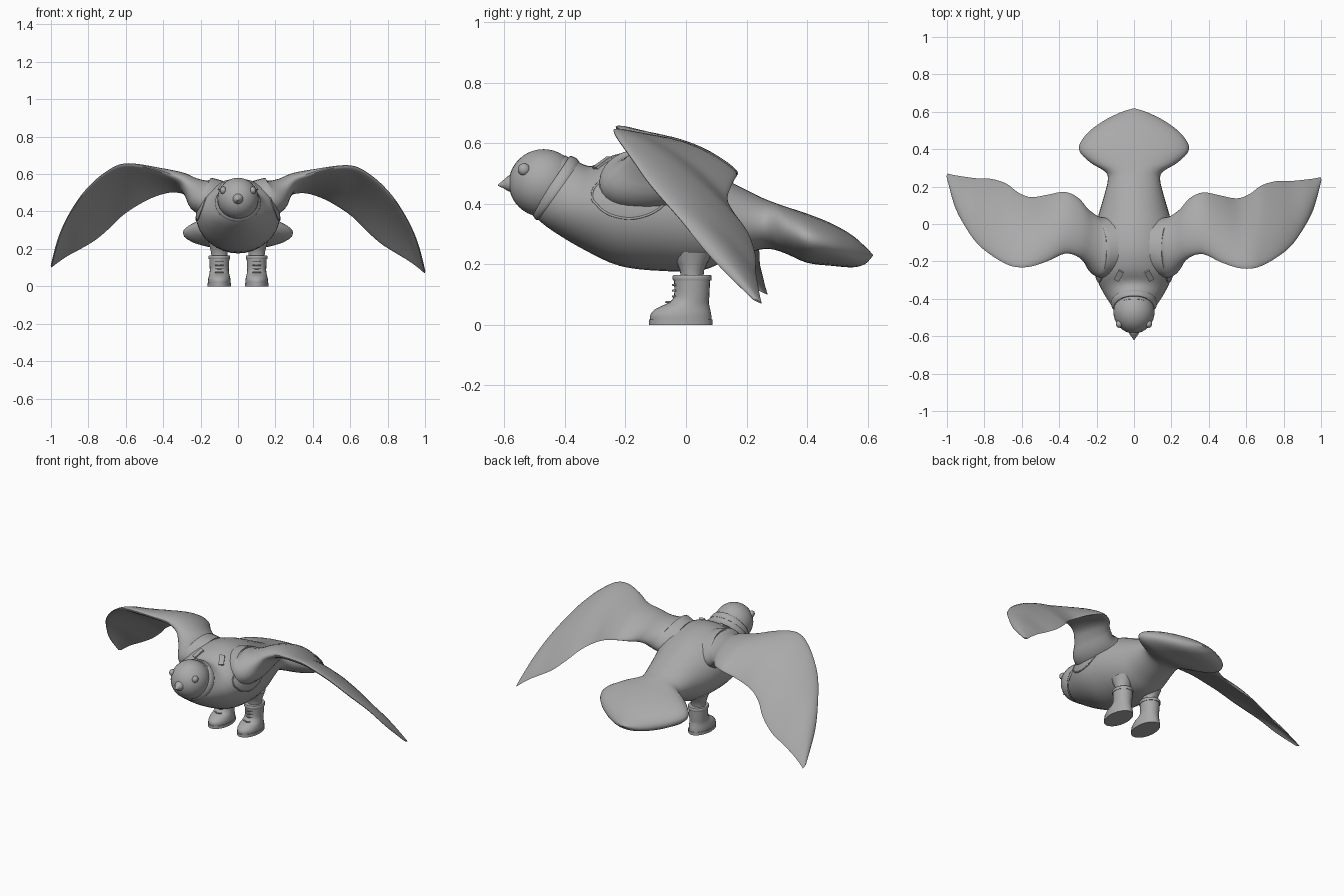
import bpy
import bmesh
from math import cos, sin, pi
from mathutils import Vector
from mathutils.bvhtree import BVHTree

if "Cube" in bpy.data.objects:
    bpy.data.objects.remove(bpy.data.objects["Cube"], do_unlink=True)

grey = bpy.data.materials.new("plain_grey")
grey.use_nodes = True
grey.diffuse_color = (0.4, 0.4, 0.4, 1)
grey.node_tree.nodes["Principled BSDF"].inputs["Base Color"].default_value = (0.4, 0.4, 0.4, 1)


def finish(obj, name, angle=0.7):
    obj.name = name
    obj.data.materials.append(grey)
    if obj.type == "MESH":
        bpy.ops.object.select_all(action="DESELECT")
        obj.select_set(True)
        bpy.context.view_layer.objects.active = obj
        bpy.ops.object.shade_smooth_by_angle(angle=angle)
    return obj


def smooth_rows(rows, steps):
    """Catmull-Rom interpolation of a short table of stations."""
    out = []
    for i in range(len(rows) - 1):
        quad = [rows[max(0, min(len(rows) - 1, i + k))] for k in (-1, 0, 1, 2)]
        for s in range(steps):
            t = s / steps
            out.append([b + 0.5 * t * (c - a + t * (2*a - 5*b + 4*c - d + t * (3*(b - c) + d - a)))
                        for a, b, c, d in zip(*quad)])
    return out + [list(rows[-1])]


def loft(name, rings):
    """Skin a list of equally long point rings and cap both ends."""
    bm = bmesh.new()
    loops = [[bm.verts.new(p) for p in ring] for ring in rings]
    n = len(loops[0])
    for a, b in zip(loops, loops[1:]):
        for i in range(n):
            bm.faces.new((a[i], a[(i + 1) % n], b[(i + 1) % n], b[i]))
    bm.faces.new(loops[0])
    bm.faces.new(loops[-1])
    bmesh.ops.recalc_face_normals(bm, faces=bm.faces)
    mesh = bpy.data.meshes.new(name)
    bm.to_mesh(mesh)
    bm.free()
    obj = bpy.data.objects.new(name, mesh)
    bpy.context.collection.objects.link(obj)
    return finish(obj, name)


def oval(centre, u, v, n=32, nose=0.0, bow=Vector()):
    """Ring of points; nose fattens the +u end, bow arches the section."""
    ring = []
    for i in range(n):
        c, s = cos(2 * pi * i / n), sin(2 * pi * i / n)
        ring.append(centre + u * c + v * s * (1 + nose * c) + bow * s * s)
    return ring


def tilted_loft(name, rows, steps):
    """Rows hold top y, top z, bottom y, bottom z and half width."""
    rings = []
    for ty, tz, by, bz, w in smooth_rows(rows, steps):
        top, low = Vector((0, ty, tz)), Vector((0, by, bz))
        rings.append(oval((top + low) / 2, (top - low) / 2, Vector((w, 0, 0))))
    return loft(name, rings)


def upright_loft(name, x, rows, steps):
    """Rows hold height, front y, back y and half width."""
    return loft(name, [oval(Vector((x, (f + b) / 2, z)), Vector((0, (b - f) / 2, 0)), Vector((w, 0, 0)), 24)
                       for z, f, b, w in smooth_rows(rows, steps)])


def tube(name, points, radius, cyclic=False):
    curve = bpy.data.curves.new(name, "CURVE")
    curve.dimensions = "3D"
    curve.bevel_depth = radius
    curve.bevel_resolution = 1
    curve.use_fill_caps = True
    line = curve.splines.new("POLY")
    line.points.add(len(points) - 1)
    for point, co in zip(line.points, points):
        point.co = (*co, 1)
    line.use_cyclic_u = cyclic
    obj = bpy.data.objects.new(name, curve)
    bpy.context.collection.objects.link(obj)
    return finish(obj, name)


def ball(name, at, size):
    bpy.ops.mesh.primitive_uv_sphere_add(segments=32, ring_count=20, radius=1, location=at)
    obj = bpy.context.object
    obj.scale = size
    return finish(obj, name)


# Body running into the broad fanned tail
body = tilted_loft("body_and_tail", [
    (-.40, .56, -.50, .375, .10), (-.36, .54, -.49, .35, .118), (-.31, .525, -.44, .31, .155),
    (-.24, .56, -.34, .25, .20), (-.14, .575, -.22, .195, .225), (-.02, .55, -.08, .178, .215),
    (.08, .505, .05, .18, .185), (.16, .465, .14, .215, .16), (.24, .425, .23, .245, .14),
    (.28, .408, .28, .25, .155), (.33, .39, .33, .235, .235), (.4, .367, .4, .205, .295),
    (.48, .335, .48, .195, .255), (.55, .295, .55, .19, .165), (.6, .25, .59, .2, .075),
    (.618, .23, .612, .222, .01)], 4)
skin = BVHTree.FromPolygons([v.co for v in body.data.vertices],
                            [list(p.vertices) for p in body.data.polygons])

# Head, beak and neck collar
ball("head", (0, -.47, .468), (.11, .115, .112))
loft("beak", [oval(Vector((0, y, z)), Vector((r, 0, 0)), Vector((0, 0, r)), 16)
              for y, z, r in smooth_rows([(-.56, .468, .034), (-.585, .467, .026),
                                          (-.605, .464, .012), (-.621, .461, .002)], 3)])
tilted_loft("collar", [(-.385, .555, -.508, .372, .108), (-.38, .558, -.508, .366, .112),
                       (-.362, .55, -.497, .348, .122), (-.352, .538, -.488, .346, .122)], 2)

# Wing stations: span, leading y and z, trailing y and z, half thickness
wing_rows = smooth_rows([
    (.10, -.27, .46, .03, .44, .10), (.19, -.285, .48, .04, .455, .10), (.25, -.215, .53, .08, .485, .06),
    (.30, -.175, .575, .14, .50, .04), (.37, -.16, .602, .17, .50, .032), (.46, -.2, .63, .155, .47, .026),
    (.55, -.23, .648, .14, .42, .022), (.62, -.235, .646, .165, .37, .02), (.68, -.22, .62, .21, .31, .018),
    (.76, -.175, .56, .235, .24, .016), (.84, -.11, .472, .237, .19, .014), (.91, -.01, .36, .245, .15, .011),
    (.96, .09, .24, .252, .115, .009), (.997, .23, .10, .26, .085, .004)], 4)


def wing(name, side):
    # The left tip hangs slightly lower and further forward than the right
    sway = Vector((0, -.01, -.015)) * side
    leads = [Vector((side * r[0], r[1], r[2])) + sway * r[0] ** 2 for r in wing_rows]
    trails = [Vector((side * r[0], r[3], r[4])) + sway * r[0] ** 2 for r in wing_rows]
    mids = [(a + b) / 2 for a, b in zip(leads, trails)]
    rings = []
    for i, row in enumerate(wing_rows):
        span = mids[min(i + 1, len(mids) - 1)] - mids[max(i - 1, 0)]
        chord = leads[i] - trails[i]
        normal = chord.cross(span).normalized()
        if normal.z < 0:
            normal.negate()
        nose = .4 * min(1, row[0] / .4)
        rings.append(oval(mids[i], chord / 2, normal * row[5], 32, nose, normal * chord.length * .05))
    loft(name, rings)


# Parts that come in pairs
for side, label in ((1, "left"), (-1, "right")):
    wing(label + "_wing", side)
    ball(label + "_eye", (side * .079, -.535, .513), (.017, .02, .02))

    # Vest trim around the wing
    hole = [skin.find_nearest(Vector((side * .23, -.19 + .145 * cos(a), .465 + .115 * sin(a))))[0]
            for a in [2 * pi * i / 40 for i in range(40)]]
    tube(label + "_armhole_trim", hole, .004, True)

    # Shoulder flap lying on the vest
    spot, normal, _, _ = skin.ray_cast(Vector((side * .08, -.275, 1)), Vector((0, 0, -1)))
    bpy.ops.mesh.primitive_cube_add(size=1, location=spot + normal * .003)
    flap = bpy.context.object
    flap.rotation_mode = "QUATERNION"
    flap.rotation_quaternion = normal.to_track_quat("Z", "Y")
    flap.scale = (.03, .065, .01)
    finish(flap, label + "_shoulder_flap")

    # Leg and laced boot
    x = side * .1
    upright_loft(label + "_leg", x, [(.13, -.02, .06, .042), (.18, -.02, .06, .044),
                                     (.24, -.05, .09, .06)], 3)
    upright_loft(label + "_boot", x, [(.012, -.118, .085, .06), (.035, -.117, .083, .06),
                                      (.055, -.096, .079, .056), (.072, -.06, .076, .052),
                                      (.095, -.04, .077, .051), (.15, -.04, .08, .054)], 4)
    upright_loft(label + "_sole", x, [(0, -.122, .088, .063), (.018, -.122, .088, .063)], 1)
    upright_loft(label + "_boot_cuff", x, [(.146, -.042, .083, .056), (.152, -.045, .085, .058),
                                           (.16, -.045, .085, .058), (.165, -.041, .082, .055)], 1)
    for i in range(4):
        y, z = -.043 - max(0, 1 - i) * .022, .075 + i * .019
        tube(f"{label}_lace_{i + 1}", [(x - .022, y + .011, z), (x, y, z), (x + .022, y + .011, z)], .004)
